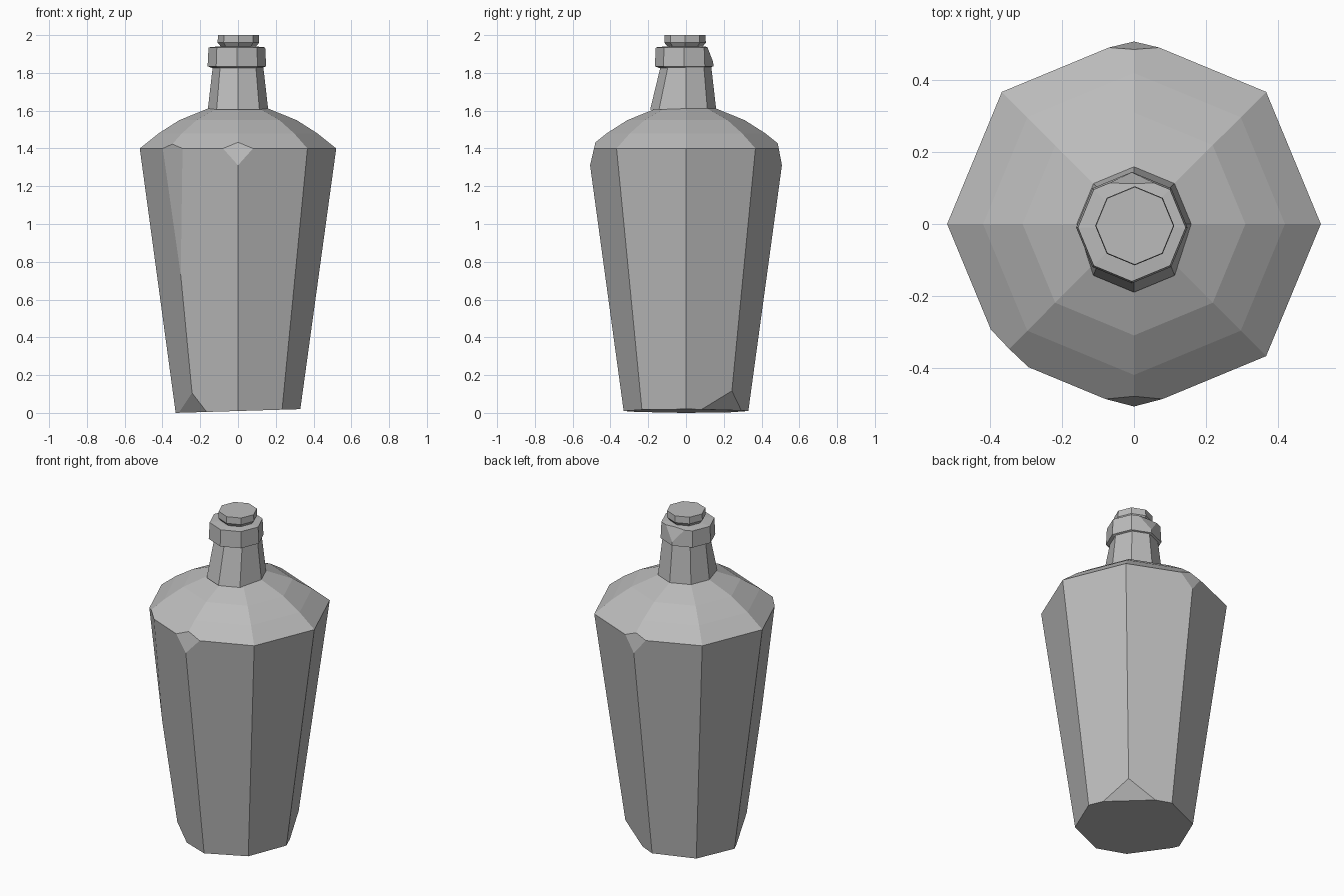
import bpy, bmesh
from math import cos, sin, tau
from mathutils import Vector

cube = bpy.data.objects.get("Cube")
if cube:
    bpy.data.objects.remove(cube)

SIDES = 8
grey = bpy.data.materials.new("stone grey")
grey.use_nodes = True
grey.diffuse_color = (0.5, 0.5, 0.5, 1)
grey.node_tree.nodes["Principled BSDF"].inputs["Base Color"].default_value = (0.5, 0.5, 0.5, 1)


def lathe(name, profile, center=(0, 0), tilt=0.0, chips=()):
    """Capped octagonal solid from (radius, z) pairs, with corners sliced off."""
    bm = bmesh.new()
    rings = []
    for i, (r, z) in enumerate(profile):
        ring = []
        for k in range(SIDES):
            a = k * tau / SIDES
            x, y = r * cos(a), r * sin(a)
            ring.append(bm.verts.new((x + center[0], y + center[1], z + (tilt * x if i == 0 else 0))))
        rings.append(ring)
    for low, high in zip(rings, rings[1:]):
        for k in range(SIDES):
            n = (k + 1) % SIDES
            bm.faces.new((low[k], low[n], high[n], high[k]))
    bm.faces.new(rings[0][::-1])
    bm.faces.new(rings[-1])
    # each chip is a plane through three points; the outer piece is removed
    for chip in chips:
        a, b, c = map(Vector, chip)
        normal = (b - a).cross(c - a).normalized()
        if normal.dot(a - Vector((0, 0, 0.8))) < 0:
            normal.negate()
        bmesh.ops.bisect_plane(bm, geom=bm.verts[:] + bm.edges[:] + bm.faces[:],
                               plane_co=a, plane_no=normal, clear_outer=True)
        bmesh.ops.holes_fill(bm, edges=[e for e in bm.edges if e.is_boundary], sides=0)
    bmesh.ops.recalc_face_normals(bm, faces=bm.faces[:])
    mesh = bpy.data.meshes.new(name)
    bm.to_mesh(mesh)
    bm.free()
    mesh.materials.append(grey)
    obj = bpy.data.objects.new(name, mesh)
    bpy.context.collection.objects.link(obj)
    return obj


# Tapered body and sloping shoulders with worn corners
body_chips = [
    ((0, -0.508, 1.31), (0.08, -0.487, 1.4), (-0.08, -0.487, 1.4)),       # front shoulder
    ((0, 0.508, 1.31), (0.07, 0.491, 1.4), (-0.07, 0.491, 1.4)),          # back shoulder
    ((-0.29, -0.402, 1.4), (-0.402, -0.29, 1.4), (-0.316, -0.316, 0.93)),  # long worn edge
    ((-0.245, -0.245, 0.11), (-0.32, -0.03, 0), (-0.16, -0.265, 0)),      # front foot
    ((0.25, 0.25, 0.13), (0.30, 0.08, 0.02), (0.1, 0.29, 0.02)),          # back foot
]
lathe("bottle_body", [(0.33, 0.01), (0.52, 1.4), (0.42, 1.48), (0.31, 1.55), (0.15, 1.615)],
      tilt=0.03, chips=body_chips)

# Neck, flaring towards the shoulders and leaning forward at its foot
neck = lathe("bottle_neck", [(0.16, 1.605), (0.133, 1.84)])
for v in neck.data.vertices:
    if v.co.z < 1.7 and v.co.y < -0.1:
        v.co.y -= 0.03

# Collar around the mouth, with a chipped upper corner
lathe("bottle_collar", [(0.13, 1.825), (0.155, 1.835), (0.15, 1.935), (0.1, 1.94)],
      center=(-0.006, -0.01),
      chips=[((0, 0.135, 1.88), (0.05, 0.11, 1.945), (-0.05, 0.11, 1.945))])

# Cork stopper
lathe("cork", [(0.085, 1.93), (0.11, 1.96), (0.108, 2.0)], center=(0.002, -0.005))
